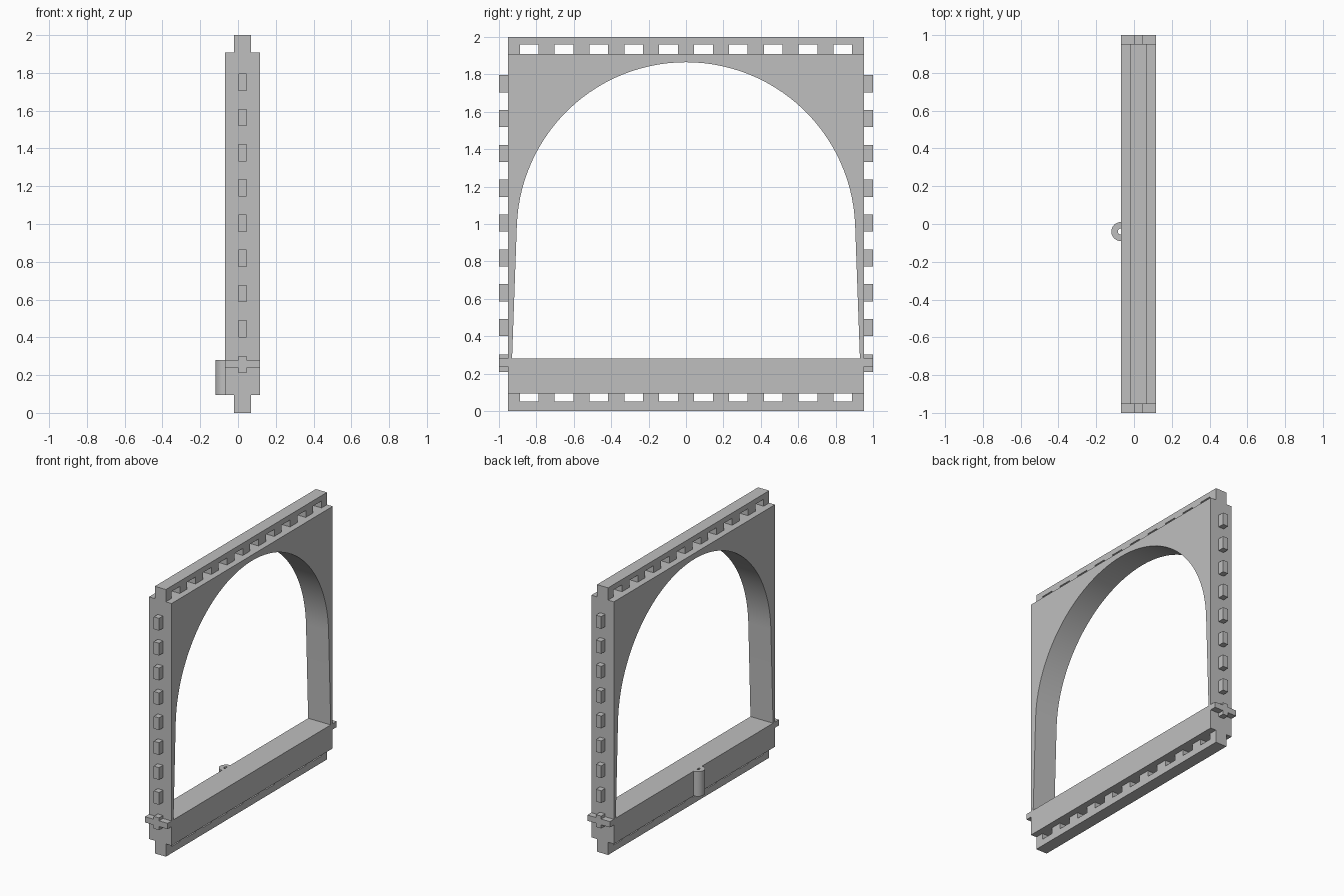
import bpy, bmesh, math
from mathutils import Vector

cube = bpy.data.objects.get("Cube")
if cube:
    bpy.data.objects.remove(cube, do_unlink=True)

grey = bpy.data.materials.new("light_grey")
grey.use_nodes = True
colour = (0.52, 0.52, 0.52, 1)
grey.diffuse_color = colour
grey.node_tree.nodes["Principled BSDF"].inputs["Base Color"].default_value = colour


def prism(name, loops, axis, low, high):
    """Fill outlines (later ones are holes) and extrude along an axis."""
    def place(u, v):
        point = [u, v]
        point.insert(axis, low)
        return point

    bm = bmesh.new()
    for loop in loops:
        verts = [bm.verts.new(place(u, v)) for u, v in loop]
        for a, b in zip(verts, verts[1:] + verts[:1]):
            bm.edges.new((a, b))
    bmesh.ops.triangle_fill(bm, use_beauty=True, edges=bm.edges[:])
    result = bmesh.ops.extrude_face_region(bm, geom=bm.faces[:], use_keep_orig=True)
    shift = Vector((0, 0, 0))
    shift[axis] = high - low
    moved = [g for g in result["geom"] if isinstance(g, bmesh.types.BMVert)]
    bmesh.ops.translate(bm, verts=moved, vec=shift)
    bmesh.ops.recalc_face_normals(bm, faces=bm.faces[:])
    mesh = bpy.data.meshes.new(name)
    bm.to_mesh(mesh)
    bm.free()
    mesh.materials.append(grey)
    obj = bpy.data.objects.new(name, mesh)
    bpy.context.collection.objects.link(obj)
    bpy.ops.object.select_all(action="DESELECT")
    obj.select_set(True)
    bpy.context.view_layer.objects.active = obj
    bpy.ops.object.shade_smooth_by_angle(angle=math.radians(25))
    return obj


def rect(u0, u1, v0, v1):
    return [(u0, v0), (u1, v0), (u1, v1), (u0, v1)]


def arc(cu, cv, r, start, end, steps):
    angles = [math.radians(start + (end - start) * i / steps) for i in range(steps + 1)]
    return [(cu + r * math.cos(a), cv + r * math.sin(a)) for a in angles]


BACK, FRONT = -0.07, 0.117
HALF, PITCH = 0.953, 0.1863
BOTTOM, TOP, SILL = 0.095, 1.908, 0.28

# Panel with arched opening
arch = [(-0.93, SILL), (0.93, SILL)] + arc(0, 0.96, 0.905, 2, 178, 56)
prism("arched_frame", [rect(-HALF, HALF, BOTTOM, TOP), arch], 0, BACK, FRONT)

# Slotted rails along the top and bottom edges
for name, edge, slot, end in (("top_rail", TOP, 1.96, 2.0), ("bottom_rail", BOTTOM, 0.05, 0.0)):
    comb = [(-HALF, end), (-HALF, edge)]
    for i in range(10):
        y = (i - 4.5) * PITCH
        comb += [(y - 0.05, edge), (y - 0.05, slot), (y + 0.05, slot), (y + 0.05, edge)]
    comb += [(HALF, edge), (HALF, end)]
    prism(name, [comb], 0, -0.022, 0.07)

# Pegs and cross-shaped latches on both side edges
for side, low, high in (("front", -1.0, -HALF), ("back", HALF, 1.0)):
    for i in range(8):
        z = 1.75 - i * PITCH
        prism(f"{side}_peg_{i + 1}", [rect(0.002, 0.046, z - 0.046, z + 0.046)], 1, low, high)
    cross = [(BACK, 0.237), (0.002, 0.237), (0.002, 0.21), (0.046, 0.21),
             (0.046, 0.237), (FRONT, 0.237), (FRONT, SILL), (0.046, SILL),
             (0.046, 0.302), (0.002, 0.302), (0.002, SILL), (BACK, SILL)]
    prism(f"{side}_cross_latch", [cross], 1, low, high)

# Half-round hinge socket on the sill
socket = arc(BACK, -0.04, 0.05, 90, 270, 20) + arc(BACK, -0.04, 0.016, 270, 90, 12)
prism("hinge_socket", [socket], 2, BOTTOM, SILL)
